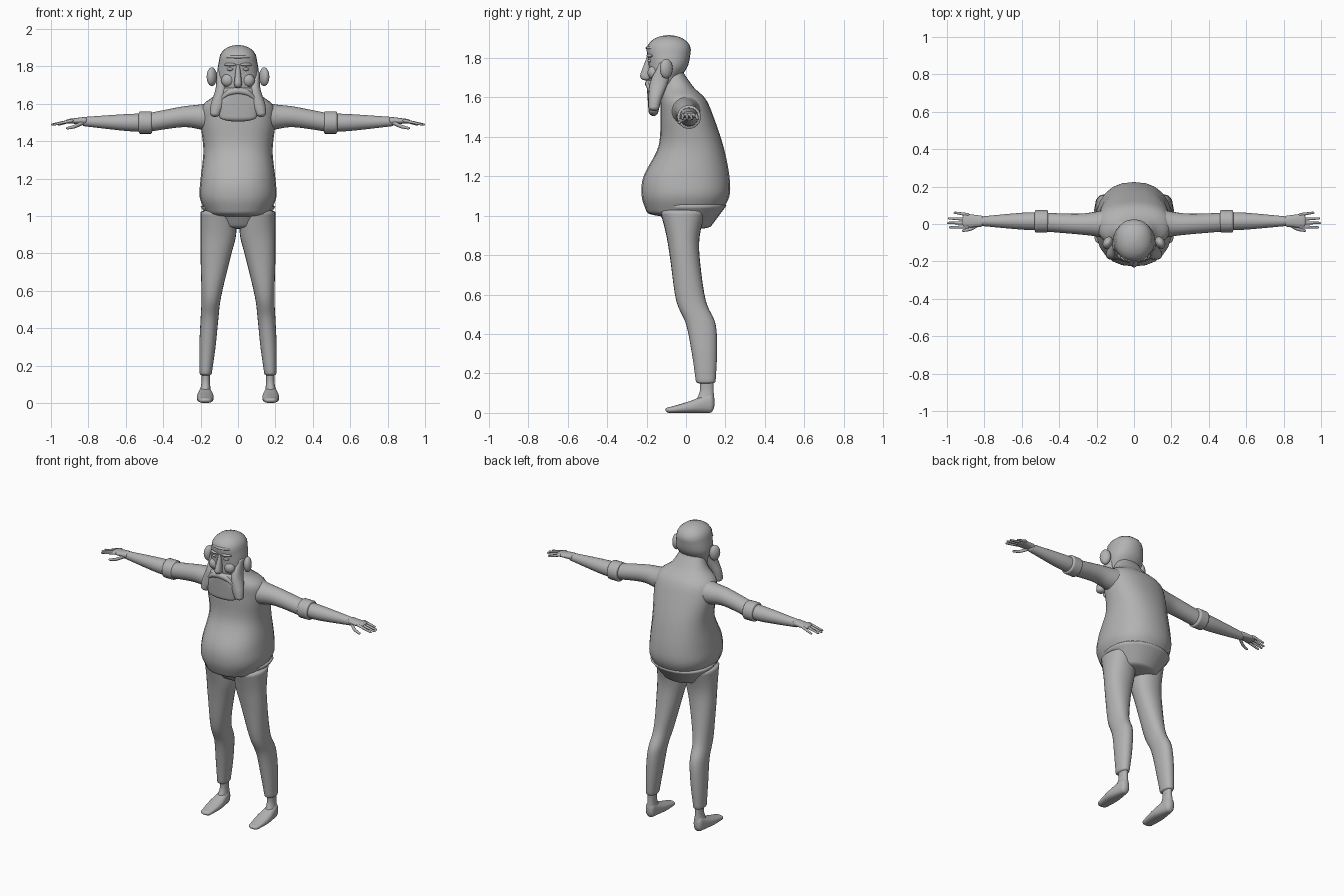
import bpy, math
from mathutils import Vector

if "Cube" in bpy.data.objects:
    bpy.data.objects.remove(bpy.data.objects["Cube"])

clay = bpy.data.materials.new("clay grey")
clay.use_nodes = True
grey = .45
colour = (grey, grey, grey, 1)
clay.diffuse_color = colour
clay.node_tree.nodes["Principled BSDF"].inputs["Base Color"].default_value = colour


def finish(obj, mirrored):
    """Give a part its material, smooth shading and mirrored twin."""
    obj.data.materials.append(clay)
    for face in obj.data.polygons:
        face.use_smooth = True
    if mirrored:
        obj.modifiers.new("Mirror", "MIRROR")


def smooth_rows(rows, steps=5):
    """Run a smooth curve through the given sections."""
    rows = [Vector(row) for row in rows]
    result = []
    for i in range(len(rows) - 1):
        before, start = rows[max(i - 1, 0)], rows[i]
        end, after = rows[i + 1], rows[min(i + 2, len(rows) - 1)]
        leave, arrive = (end - before) / 2, (after - start) / 2
        for step in range(steps):
            t = step / steps
            blend = t * t * (3 - 2 * t)
            result.append(start * (1 - blend) + end * blend
                          + leave * (t * (1 - t) ** 2) - arrive * (t * t * (1 - t)))
    return result + [rows[-1]]


def dome(row, length, steps=5):
    """Shrink an end section along a quarter circle to close the part."""
    pos, a_low, a_high, b_low, b_high = row
    a_mid, b_mid = (a_low + a_high) / 2, (b_low + b_high) / 2
    rings = []
    for step in range(1, steps + 1):
        angle = math.pi / 2 * step / (steps + .3)
        k = math.cos(angle)
        rings.append((pos + length * math.sin(angle),
                      a_mid + (a_low - a_mid) * k, a_mid + (a_high - a_mid) * k,
                      b_mid + (b_low - b_mid) * k, b_mid + (b_high - b_mid) * k))
    return rings


def loft(name, axis, rows, cap, mirrored=False, power=2.2, sides=24):
    """Skin rounded sections (position, low a, high a, low b, high b) along an axis."""
    rows = smooth_rows(rows)
    rows = dome(rows[0], -cap)[::-1] + rows + dome(rows[-1], cap)
    verts, faces = [], []
    for pos, a_low, a_high, b_low, b_high in rows:
        for i in range(sides):
            angle = math.tau * i / sides
            c, s = math.cos(angle), math.sin(angle)
            u = math.copysign(abs(c) ** (2 / power), c)
            v = math.copysign(abs(s) ** (2 / power), s)
            point = [(a_low + a_high + u * (a_high - a_low)) / 2,
                     (b_low + b_high + v * (b_high - b_low)) / 2]
            point.insert("xyz".index(axis), pos)
            verts.append(point)
    for ring in range(len(rows) - 1):
        for i in range(sides):
            j = (i + 1) % sides
            low, high = ring * sides, (ring + 1) * sides
            faces.append((low + i, low + j, high + j, high + i))
    faces.append(tuple(reversed(range(sides))))
    faces.append(tuple(range(len(verts) - sides, len(verts))))
    if axis == "y":
        faces = [face[::-1] for face in faces]
    mesh = bpy.data.meshes.new(name)
    mesh.from_pydata(verts, [], faces)
    obj = bpy.data.objects.new(name, mesh)
    bpy.context.collection.objects.link(obj)
    finish(obj, mirrored)


def body(name, rows, cap, **options):
    """Loft a centred part from (height, half width, front, back)."""
    loft(name, "z", [(z, -w, w, front, back) for z, w, front, back in rows],
         cap, **options)


def limb(name, rows, cap):
    """Loft a mirrored sideways limb from (x, y, z, radius)."""
    loft(name, "x", [(x, y - r, y + r, z - r, z + r) for x, y, z, r in rows],
         cap, mirrored=True, power=2)


def blob(name, centre, size, turn=0, mirrored=False):
    """Place a smooth ellipsoid, keeping its origin on the mirror plane."""
    bpy.ops.mesh.primitive_uv_sphere_add(segments=20, ring_count=12)
    obj = bpy.context.object
    obj.name = name
    obj.scale, obj.location = size, centre
    obj.rotation_euler.z = turn
    bpy.ops.object.transform_apply(location=True, rotation=True, scale=True)
    finish(obj, mirrored)


# Torso, with a round belly and sloping shoulders
body("torso", [
    (1.02, .17, -.2, .18), (1.1, .205, -.225, .22), (1.2, .2, -.215, .22),
    (1.35, .185, -.14, .19), (1.5, .2, -.13, .14), (1.59, .19, -.13, .1),
    (1.65, .12, -.12, .04), (1.72, .08, -.11, -.01)], .03, power=2.3)
body("hips", [(.95, .13, -.1, .13), (1.05, .2, -.16, .205)], .02)

# Trouser legs, bent slightly at the knee
loft("trouser_leg", "z", [
    (.16, .14, .205, .05, .15), (.3, .12, .207, .03, .157),
    (.45, .105, .2, 0, .15), (.57, .09, .195, -.05, .1),
    (.78, .04, .2, -.08, .07), (.9, .01, .2, -.1, .07),
    (1.02, .01, .2, -.13, .1)], .015, mirrored=True)

# Feet
loft("shoe", "y", [
    (-.08, .14, .21, 0, .03), (.02, .13, .22, 0, .06),
    (.12, .145, .205, 0, .1)], .025, mirrored=True, power=2.5)
loft("ankle", "z", [
    (.06, .145, .205, .05, .145), (.11, .15, .195, .07, .14),
    (.16, .15, .195, .07, .14)], .02, mirrored=True)

# Arms: sleeve, rolled cuff and forearm
limb("sleeve", [(.1, 0, 1.53, .09), (.2, 0, 1.53, .067),
                (.3, 0, 1.53, .055), (.48, .01, 1.5, .05)], .01)
limb("sleeve_cuff", [(.465, .015, 1.5, .06), (.525, .015, 1.5, .06)], .01)
limb("forearm", [(.5, .015, 1.5, .048), (.6, .015, 1.5, .045),
                 (.82, .015, 1.505, .025)], .02)

# Hands
loft("palm", "x", [(.82, -.015, .045, 1.49, 1.53),
                   (.9, -.02, .055, 1.495, 1.52)], .02, mirrored=True)
for name, y, tip in (("index_finger", -.015, .98), ("middle_finger", .005, .99),
                     ("ring_finger", .025, .985), ("little_finger", .05, .955)):
    limb(name, [(.89, y, 1.51, .009), (tip, y * 1.2, 1.49, .006)], .01)
limb("thumb", [(.83, 0, 1.5, .013), (.87, -.025, 1.48, .01),
               (.91, -.035, 1.47, .007)], .01)

# Head
body("head", [(1.7, .1, -.19, -.03), (1.76, .112, -.19, .01),
              (1.84, .1, -.2, .025)], .075)
blob("hairline", (0, -.15, 1.85), (.075, .055, .015))
blob("ear", (.14, -.1, 1.745), (.025, .035, .05), .5, True)
blob("brow", (.04, -.18, 1.81), (.035, .02, .01), .25, True)
blob("eye", (.04, -.175, 1.785), (.02, .02, .01), .25, True)
blob("cheek", (.055, -.165, 1.725), (.035, .03, .035), 0, True)
body("nose", [(1.7, .02, -.23, -.17), (1.72, .02, -.23, -.17),
              (1.8, .01, -.2, -.17)], .015)

# Beard: a central lobe, a fuller lock on each side and a moustache
body("beard", [(1.53, .1, -.19, -.14), (1.6, .12, -.195, -.12),
               (1.67, .09, -.2, -.1)], .025)
loft("beard_lock", "z", [
    (1.55, .095, .15, -.19, -.135), (1.6, .07, .145, -.19, -.12),
    (1.68, .06, .12, -.18, -.09), (1.76, .09, .115, -.14, -.08)],
    .02, mirrored=True)
limb("moustache", [(0, -.19, 1.67, .018), (.05, -.185, 1.66, .018),
                   (.09, -.175, 1.63, .012)], .01)
